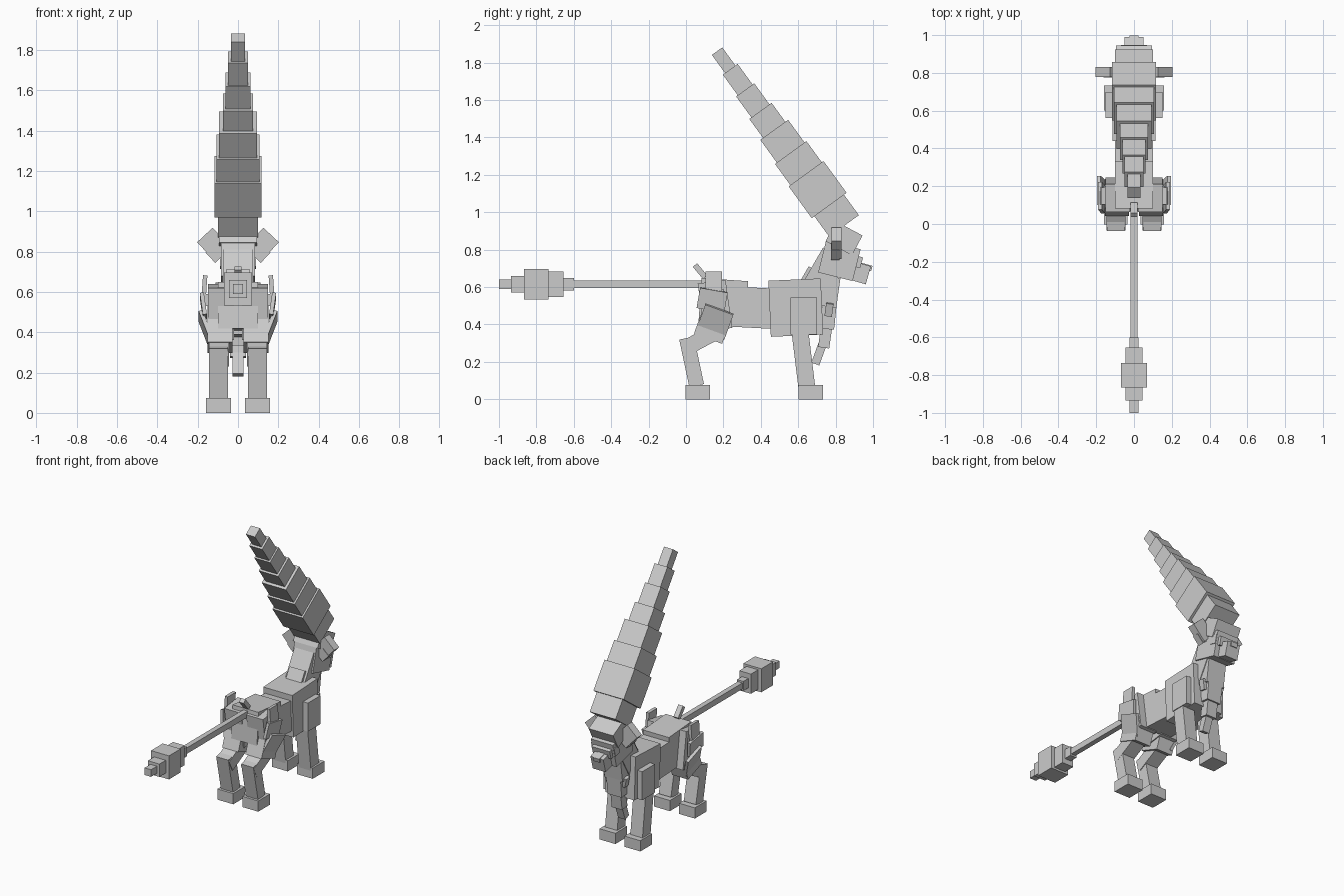
import bpy
from math import radians, sin, cos
from mathutils import Vector, Matrix

if "Cube" in bpy.data.objects:
    bpy.data.objects.remove(bpy.data.objects["Cube"], do_unlink=True)

grey = bpy.data.materials.new("plain_grey")
grey.use_nodes = True
colour = (0.6, 0.6, 0.6, 1)
grey.diffuse_color = colour
grey.node_tree.nodes["Principled BSDF"].inputs["Base Color"].default_value = colour


def box(name, centre, size, pitch=0, roll=0):
    """Box turned by pitch about x after roll about y (degrees)."""
    bpy.ops.mesh.primitive_cube_add(size=1)
    ob = bpy.context.object
    ob.name = name
    turn = Matrix.Rotation(radians(pitch), 4, 'X') @ Matrix.Rotation(radians(roll), 4, 'Y')
    ob.matrix_world = Matrix.Translation(centre) @ turn @ Matrix.Diagonal((*size, 1))
    ob.data.materials.append(grey)
    return ob


def pair(name, centre, size, pitch=0, roll=0):
    """Matching left and right boxes."""
    x, y, z = centre
    box("left_" + name, (x, y, z), size, pitch, roll)
    box("right_" + name, (-x, y, z), size, pitch, -roll)


# Tail rod and stepped tuft
for name, y0, y1, w, h in [
        ("tail_rod", -.62, .12, .036, .042), ("tuft_base", -.66, -.60, .05, .066),
        ("tuft_rear", -.735, -.655, .09, .138), ("tuft_middle", -.865, -.735, .14, .165),
        ("tuft_front", -.935, -.86, .09, .09), ("tuft_tip", -1, -.93, .05, .05)]:
    box(name, (0, (y0 + y1) / 2, .615), (w, y1 - y0, h))

# Tall swept crest: tapering segments along a leaning axis
lean = 36
top = Vector((0, .166, 1.861))
down = Vector((0, sin(radians(lean)), -cos(radians(lean))))
stops = [0, .12, .256, .395, .52, .67, .81, 1.01, 1.145]
widths = [.07, .1, .122, .15, .187, .212, .235, .2]
for i, w in enumerate(widths):
    a, b = stops[i], stops[i + 1] + .01
    box(f"crest_segment_{i + 1}", top + down * (a + b) / 2, (w, w * .98, b - a), lean)

# Head
box("brow", (0, .845, .86), (.19, .16, .12), -28)
box("head", (0, .82, .74), (.17, .19, .175), -14)
box("snout", (0, .915, .68), (.1, .125, .1), -16)
box("nose", (0, .96, .708), (.05, .07, .03), -16)
box("muzzle_bridge", (0, .9, .74), (.14, .08, .06), -16)
pair("eye", (.065, .893, .75), (.05, .05, .06), -14)
pair("ear", (.12, .805, .835), (.105, .055, .13), 0, 43)
pair("cheek_tuft", (.115, .797, .79), (.06, .045, .07), 0, 43)

# Neck and hanging beard
box("neck", (0, .735, .665), (.15, .15, .25), -30)
box("neck_mane", (0, .67, .645), (.12, .09, .1), -30)
box("throat", (0, .765, .575), (.14, .1, .16), -8)
box("beard_upper", (0, .763, .46), (.11, .075, .17), -6)
box("beard_middle", (0, .745, .34), (.08, .06, .13), -8)
box("beard_tip", (0, .71, .24), (.055, .045, .11), -20)
pair("beard_tuft", (.065, .765, .48), (.03, .04, .07), -8, 15)

# Body
box("chest", (0, .587, .49), (.225, .28, .3), 2.5)
box("belly", (0, .35, .49), (.2, .24, .215), -3)
box("pelvis", (0, .2, .525), (.2, .25, .23), -4)
box("rump_spike", (0, .075, .685), (.036, .03, .085), 40)

# Front legs
pair("shoulder", (.108, .63, .445), (.085, .14, .2))
pair("foreleg", (.098, .628, .21), (.094, .09, .32), 7)
pair("front_foot", (.097, .667, .0375), (.123, .13, .075))

# Hind legs
pair("thigh", (.085, .155, .5), (.13, .15, .26), 8)
pair("knee", (.09, .14, .385), (.125, .16, .13), -20)
pair("shank", (.095, .075, .315), (.1, .2, .085), 28)
pair("hock", (.097, .03, .2), (.094, .08, .26), 12)
pair("hind_foot", (.097, .063, .0375), (.123, .13, .075))

# Hip armour plates
pair("upper_hip_plate", (.167, .148, .62), (.022, .09, .125), 0, -4)
pair("middle_hip_plate", (.172, .14, .53), (.02, .15, .11), -10, 8)
pair("lower_hip_plate", (.16, .155, .415), (.02, .16, .15), -20, 20)
pair("hip_bridge", (.145, .15, .56), (.04, .1, .06))
